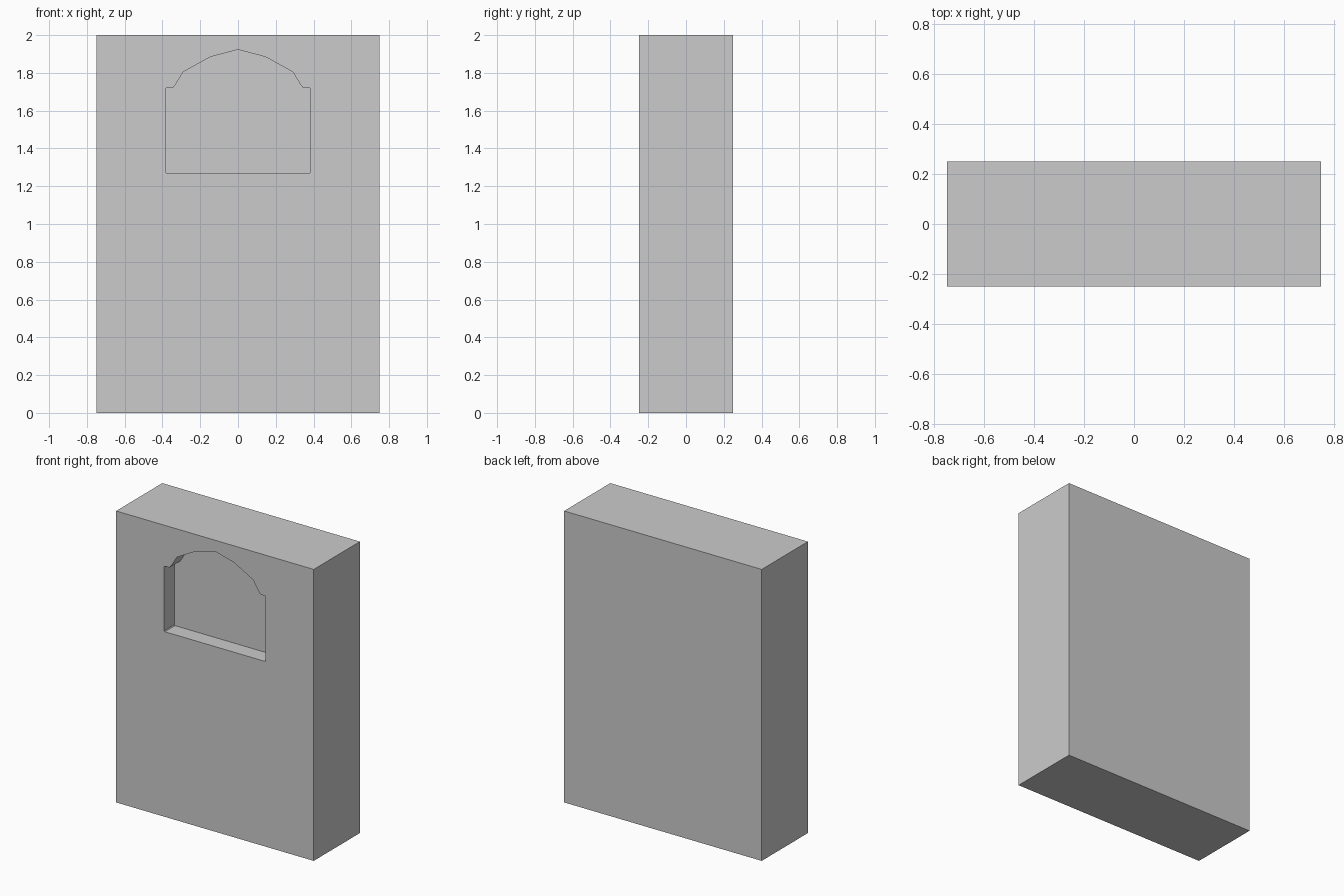
import bpy, bmesh

if "Cube" in bpy.data.objects:
    bpy.data.objects.remove(bpy.data.objects["Cube"])

W, D, H = 1.5, 0.5, 2.0
RECESS = 0.11


def make_object(name, bm):
    bmesh.ops.recalc_face_normals(bm, faces=bm.faces)
    mesh = bpy.data.meshes.new(name)
    bm.to_mesh(mesh)
    bm.free()
    obj = bpy.data.objects.new(name, mesh)
    bpy.context.collection.objects.link(obj)
    return obj


# Upright slab
bm = bmesh.new()
bmesh.ops.create_cube(bm, size=1)
bmesh.ops.scale(bm, vec=(W, D, H), verts=bm.verts)
bmesh.ops.translate(bm, vec=(0, 0, H / 2), verts=bm.verts)
slab = make_object("slab", bm)

# Arched panel outline: right half from bottom to crown, mirrored to the left
right = [(0.38, 1.27), (0.385, 1.275), (0.385, 1.715), (0.38, 1.72),
         (0.345, 1.72), (0.333, 1.735), (0.29, 1.805), (0.145, 1.885)]
outline = right + [(0, 1.923)] + [(-x, z) for x, z in reversed(right)]

# Cutter for the recessed panel in the front face
bm = bmesh.new()
y_front = -D / 2 - 0.1
face = bm.faces.new([bm.verts.new((x, y_front, z)) for x, z in outline])
ext = bmesh.ops.extrude_face_region(bm, geom=[face], use_keep_orig=True)
moved = [g for g in ext["geom"] if isinstance(g, bmesh.types.BMVert)]
bmesh.ops.translate(bm, vec=(0, RECESS + 0.1, 0), verts=moved)
cutter = make_object("panel_cutter", bm)
cutter.hide_render = True
cutter.display_type = 'WIRE'

# Carve the panel
cut = slab.modifiers.new("arched_recess", 'BOOLEAN')
cut.operation = 'DIFFERENCE'
cut.solver = 'EXACT'
cut.object = cutter
